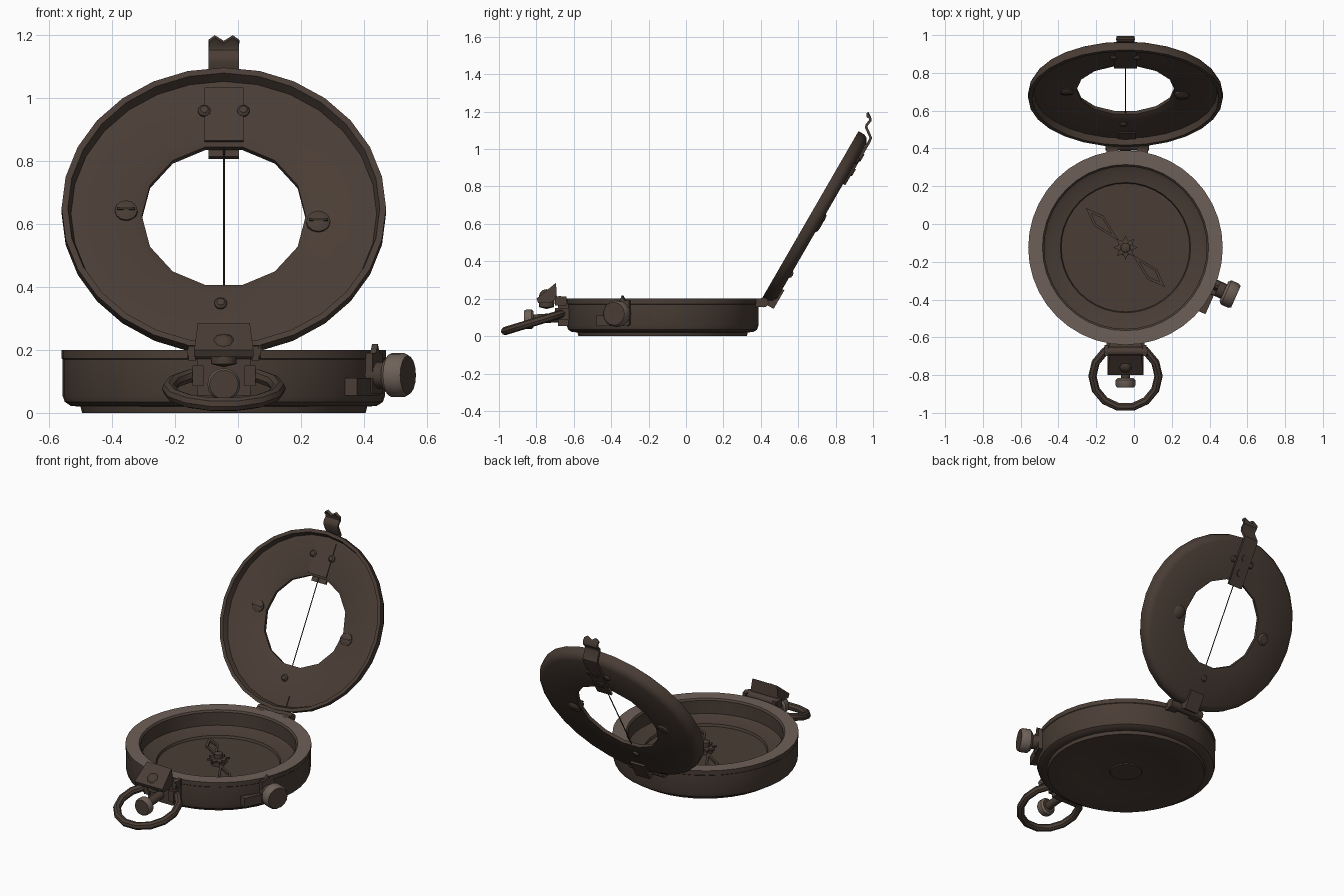
import bpy, bmesh, math
from mathutils import Matrix, Vector

cube = bpy.data.objects.get("Cube")
if cube:
    bpy.data.objects.remove(cube, do_unlink=True)


def material(name, color):
    m = bpy.data.materials.new(name)
    m.use_nodes = True
    m.diffuse_color = (*color, 1)
    m.node_tree.nodes["Principled BSDF"].inputs["Base Color"].default_value = (*color, 1)
    return m


BROWN = material("dark bronze", (0.068, 0.047, 0.036))
LIGHT = material("worn bronze", (0.155, 0.118, 0.097))
BLACK = material("blackened steel", (0.03, 0.022, 0.018))

CX, CY, R = -0.045, -0.125, 0.515
BASE = Matrix.Translation((CX, CY, 0))
LID = Matrix.Translation((CX, 0.665, 0.65)) @ Matrix.Rotation(math.radians(60), 4, 'X')
FRONT = Matrix.Translation((CX, 0, 0))
SIDE = BASE @ Matrix.Rotation(math.radians(-24), 4, 'Z')


def finish(name, bm, matrix, mats, rule=None, angle=35):
    """Turn a bmesh into an object, smooth below the given edge angle."""
    bmesh.ops.remove_doubles(bm, verts=bm.verts, dist=1e-5)
    bmesh.ops.recalc_face_normals(bm, faces=bm.faces)
    for f in bm.faces:
        f.smooth = True
        f.material_index = rule(f) if rule else 0
    for e in bm.edges:
        e.smooth = len(e.link_faces) == 2 and e.calc_face_angle(0) < math.radians(angle)
    me = bpy.data.meshes.new(name)
    bm.to_mesh(me)
    bm.free()
    for m in mats:
        me.materials.append(m)
    ob = bpy.data.objects.new(name, me)
    ob.matrix_world = matrix
    bpy.context.collection.objects.link(ob)
    return ob


def lathe(name, profile, segs, matrix, mats=(BROWN,), closed=False, rule=None, facet=None):
    """Spin (radius, height) points around local z."""
    bm = bmesh.new()
    rings = []
    for r, h in profile:
        ring = []
        for i in range(segs):
            a = math.tau * i / segs
            k = r * facet(r, i) if facet else r
            ring.append(bm.verts.new((k * math.cos(a), k * math.sin(a), h)))
        rings.append(ring)
    pairs = list(zip(rings, rings[1:]))
    if closed:
        pairs.append((rings[-1], rings[0]))
    for a, b in pairs:
        for i in range(segs):
            j = (i + 1) % segs
            bm.faces.new((a[i], a[j], b[j], b[i]))
    bmesh.ops.dissolve_degenerate(bm, dist=1e-6, edges=bm.edges)
    return finish(name, bm, matrix, mats, rule)


def prism(name, pts, lo, hi, matrix, mat=BROWN, taper=1.0):
    """Extrude a (y, z) outline along x; points above mid height may taper."""
    bm = bmesh.new()
    mid = sum(p[1] for p in pts) / len(pts)
    ends = []
    for x in (lo, hi):
        ends.append([bm.verts.new((x * (taper if z > mid else 1), y, z)) for y, z in pts])
    bm.faces.new(ends[0])
    bm.faces.new(ends[1])
    for i in range(len(pts)):
        j = (i + 1) % len(pts)
        bm.faces.new((ends[0][i], ends[0][j], ends[1][j], ends[1][i]))
    return finish(name, bm, matrix, (mat,))


def box(name, lo, hi, matrix, mat=BROWN):
    pts = [(lo[1], lo[2]), (hi[1], lo[2]), (hi[1], hi[2]), (lo[1], hi[2])]
    return prism(name, pts, lo[0], hi[0], matrix, mat)


def rod(name, start, end, r, matrix, mat=BROWN, segs=12):
    a, b = Vector(start), Vector(end)
    turn = (b - a).to_track_quat('Z', 'Y').to_matrix().to_4x4()
    d = (b - a).length
    return lathe(name, [(0, 0), (r, 0), (r, d), (0, d)], segs,
                 matrix @ Matrix.Translation(a) @ turn, (mat,))


def knob(name, start, direction, r, depth, matrix):
    """Thumb wheel with a bright worn edge and darker ends."""
    turn = Vector(direction).to_track_quat('Z', 'Y').to_matrix().to_4x4()
    prof = [(0, 0), (r * .8, 0), (r, depth * .2), (r, depth * .8), (r * .88, depth), (0, depth)]
    return lathe(name, prof, 16, matrix @ Matrix.Translation(start) @ turn, (BROWN, LIGHT),
                 rule=lambda f: int(abs(f.normal.z) < 0.8))


# Case: foot, wall, bright top rim, cavity and dial floor
lathe("case", [(0, 0.006), (0.09, 0.006), (0.095, 0.012), (0.27, 0.012), (0.29, 0.006),
               (0.40, 0.0), (0.45, 0.0), (0.455, 0.02), (0.485, 0.022), (0.505, 0.035),
               (0.512, 0.055), (0.512, 0.17), (R, 0.173), (R, 0.2), (0.44, 0.2),
               (0.43, 0.19), (0.43, 0.11), (0.41, 0.10), (0.345, 0.088), (0.34, 0.074),
               (0, 0.074)], 40, BASE, (BROWN, LIGHT),
      rule=lambda f: int(f.calc_center_median().z > 0.198))

# Needle: hub, star and two open kite arms
lathe("needle_hub", [(0.04, 0.07), (0.04, 0.1), (0.025, 0.115), (0.025, 0.14), (0, 0.15)], 12, BASE)
lathe("needle_star", [(0, 0.1), (0.065, 0.1), (0.065, 0.11), (0, 0.118)], 16, BASE,
      facet=lambda r, i: 0.55 if i % 2 else 1)
for side, turn in (("north", 135), ("south", -45)):
    bm = bmesh.new()
    outer = [(0.05, 0), (0.2, 0.037), (0.297, 0), (0.2, -0.037)]
    loops = [[bm.verts.new((0.19 + (x - 0.19) * s, y * s, 0.1)) for x, y in outer] for s in (1, 0.62)]
    for i in range(4):
        j = (i + 1) % 4
        bm.faces.new((loops[0][i], loops[0][j], loops[1][j], loops[1][i]))
    arm = finish("needle_" + side, bm, BASE @ Matrix.Rotation(math.radians(turn), 4, 'Z'), (BROWN,))
    arm.modifiers.new("thickness", 'SOLIDIFY').thickness = 0.012

# Lid: shallow dish with a many-sided window
lathe("lid", [(R, 0), (R, -0.035), (0.505, -0.055), (0.48, -0.07), (0.26, -0.07), (0.26, -0.05),
              (0.29, -0.036), (0.485, -0.036), (0.495, 0)], 28, LID, closed=True,
      facet=lambda r, i: math.cos(math.pi / 14) if r < 0.27 and i % 2 else 1)
rod("sight_wire", (0, -0.27, -0.06), (0, 0.27, -0.06), 0.003, LID, BLACK, 6)
box("lid_inner_plate", (-0.062, 0.265, -0.038), (0.062, 0.46, -0.031), LID)

# Slotted screws, showing on both faces of the lid
for i, (x, y, r) in enumerate([(-0.31, 0.01, 0.036), (0.30, -0.03, 0.038), (-0.01, -0.33, 0.02),
                               (-0.062, 0.375, 0.02), (0.062, 0.375, 0.02)]):
    at = LID @ Matrix.Translation((x, y, 0))
    lathe(f"lid_screw_{i}", [(0, -0.02), (r * .6, -0.022), (r, -0.03), (r, -0.07),
                             (r * .7, -0.079), (0, -0.081)], 12, at)
    if r > 0.03:
        box(f"lid_screw_slot_{i}", (-r * .8, -0.004, -0.022), (r * .8, 0.004, -0.0185), at, BLACK)

# Sprung catch on the lid, waved and notched at its tip
bm = bmesh.new()
path = [(0.845, 0.81), (0.98, 1.04), (0.988, 1.06), (0.964, 1.115), (0.966, 1.13),
        (0.984, 1.15), (0.984, 1.165), (0.97, 1.195)]
rows = []
for k, (y, z) in enumerate(path):
    tip = k == len(path) - 1
    rows.append([bm.verts.new((x * 0.048, y, z - (d if tip else 0))) for x, d in
                 ((-1, 0.015), (-0.6, 0), (0, 0.018), (0.6, 0), (1, 0.015))])
for a, b in zip(rows, rows[1:]):
    for i in range(4):
        bm.faces.new((a[i], a[i + 1], b[i + 1], b[i]))
catch = finish("lid_catch", bm, FRONT, (BROWN,))
mod = catch.modifiers.new("thickness", 'SOLIDIFY')
mod.thickness, mod.offset = 0.014, 0
for i, y in enumerate((0.31, 0.40)):
    rod(f"catch_screw_{i}", (0, y, -0.07), (0, y, -0.09), 0.022, LID)

# Rear hinge
rod("hinge_pin", (-0.105, 0.415, 0.18), (0.125, 0.415, 0.18), 0.026, FRONT)
for i, x in enumerate((-0.1, 0.06)):
    box(f"hinge_case_leaf_{i}", (x, 0.36, 0.155), (x + 0.06, 0.42, 0.2), FRONT)
box("hinge_lid_leaf", (-0.04, -0.535, -0.082), (0.055, -0.42, -0.03), LID)

# Front bracket and folding prism
box("front_bracket", (-0.085, -0.685, 0.055), (0.085, -0.61, 0.19), FRONT)
rod("prism_pin", (-0.115, -0.675, 0.192), (0.118, -0.675, 0.192), 0.023, FRONT)
prism("prism_housing", [(-0.695, 0.285), (-0.8, 0.2), (-0.79, 0.178), (-0.73, 0.178), (-0.69, 0.2)],
      -0.094, 0.094, FRONT, taper=0.88)
for s in (-1, 1):
    box(f"prism_ear_{'left' if s > 0 else 'right'}", (s * 0.09, -0.70, 0.165), (s * 0.112, -0.64, 0.212), FRONT)
    box(f"ring_lug_{'left' if s > 0 else 'right'}", (s * 0.065, -0.70, 0.085), (s * 0.1, -0.62, 0.15), FRONT)
lathe("eyepiece", [(0, -0.07), (0.04, -0.06), (0.042, 0), (0.034, 0.02), (0.02, 0.032), (0, 0.036)], 12,
      FRONT @ Matrix.Translation((0, -0.745, 0.215)))

# Front thumb screw and carrying ring
rod("front_screw_stem", (0, -0.67, 0.1), (0, -0.825, 0.09), 0.025, FRONT)
knob("front_thumb_screw", (0, -0.815, 0.09), (0, -1, 0), 0.052, 0.05, FRONT)
tube = [(0.175 + 0.022 * math.cos(math.tau * i / 8), 0.022 * math.sin(math.tau * i / 8)) for i in range(8)]
lathe("carrying_ring", tube, 14, FRONT @ Matrix.Translation((0, -0.805, 0.077))
      @ Matrix.Rotation(math.radians(17), 4, 'X'), closed=True)

# Side lock with thumb screw
box("side_lock_plate", (0.48, -0.15, 0.055), (0.53, 0.03, 0.11), SIDE)
box("side_lock_block", (0.49, -0.04, 0.06), (0.535, 0.04, 0.19), SIDE)
prism("side_lock_point", [(-0.02, 0.18), (0.02, 0.18), (0, 0.218)], 0.515, 0.535, SIDE)
rod("side_screw_stem", (0.5, 0, 0.12), (0.58, 0, 0.12), 0.042, SIDE)
knob("side_thumb_screw", (0.57, 0, 0.12), (1, 0, 0), 0.07, 0.07, SIDE)
